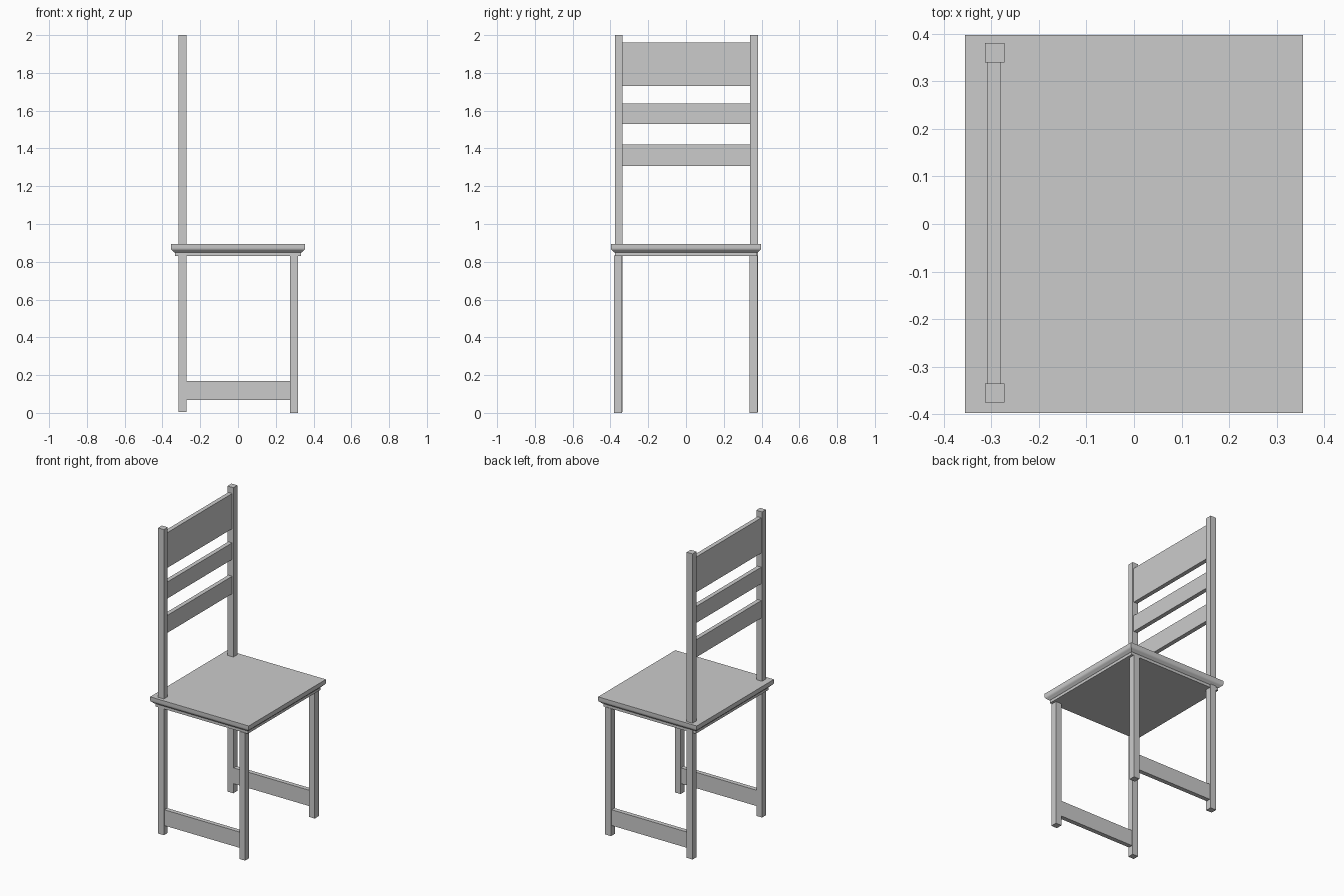
import bpy, bmesh

if "Cube" in bpy.data.objects:
    bpy.data.objects.remove(bpy.data.objects["Cube"])


def finish(name, bm):
    bmesh.ops.recalc_face_normals(bm, faces=bm.faces)
    mesh = bpy.data.meshes.new(name)
    bm.to_mesh(mesh)
    bm.free()
    obj = bpy.data.objects.new(name, mesh)
    bpy.context.collection.objects.link(obj)
    return obj


def box(name, x, y, z):
    bm = bmesh.new()
    bmesh.ops.create_cube(bm, size=1)
    for v in bm.verts:
        v.co = [(lo + hi) / 2 + c * (hi - lo) for c, (lo, hi) in zip(v.co, (x, y, z))]
    return finish(name, bm)


# Seat: rectangular rings lofted along a moulded edge profile (inset, height)
profile = [(0.022, 0.83), (0.022, 0.848), (0.018, 0.85), (0.014, 0.854), (0.009, 0.859),
           (0.004, 0.863), (0.001, 0.868), (0.0, 0.874), (0.0, 0.895)]
bm = bmesh.new()
rings = []
for inset, z in profile:
    hx, hy = 0.356 - inset, 0.398 - inset
    rings.append([bm.verts.new((sx * hx, sy * hy, z))
                  for sx, sy in ((-1, -1), (1, -1), (1, 1), (-1, 1))])
for a, b in zip(rings, rings[1:]):
    for i in range(4):
        j = (i + 1) % 4
        bm.faces.new((a[i], a[j], b[j], b[i]))
bm.faces.new(rings[0])
bm.faces.new(rings[-1])
seat = finish("seat", bm)
bpy.context.view_layer.objects.active = seat
seat.select_set(True)
bpy.ops.object.shade_smooth_by_angle(angle=0.6)

# Legs and lower side rails, one set on each side
for side, post_y, leg_y, rail_y in (
        ("right", (-0.376, -0.336), (-0.381, -0.339), (-0.371, -0.342)),
        ("left", (0.34, 0.381), (0.337, 0.379), (0.344, 0.373))):
    box("back_post_" + side, (-0.314, -0.272), post_y, (0.006, 2.0))
    box("front_leg_" + side, (0.276, 0.318), leg_y, (0.0, 0.832))
    box("side_rail_" + side, (-0.274, 0.278), rail_y, (0.067, 0.17))

# Back slats, from bottom to top
for name, z in (("lower_slat", (1.306, 1.42)), ("middle_slat", (1.53, 1.638)),
                ("top_slat", (1.73, 1.96))):
    box(name, (-0.308, -0.28), (-0.338, 0.342), z)
